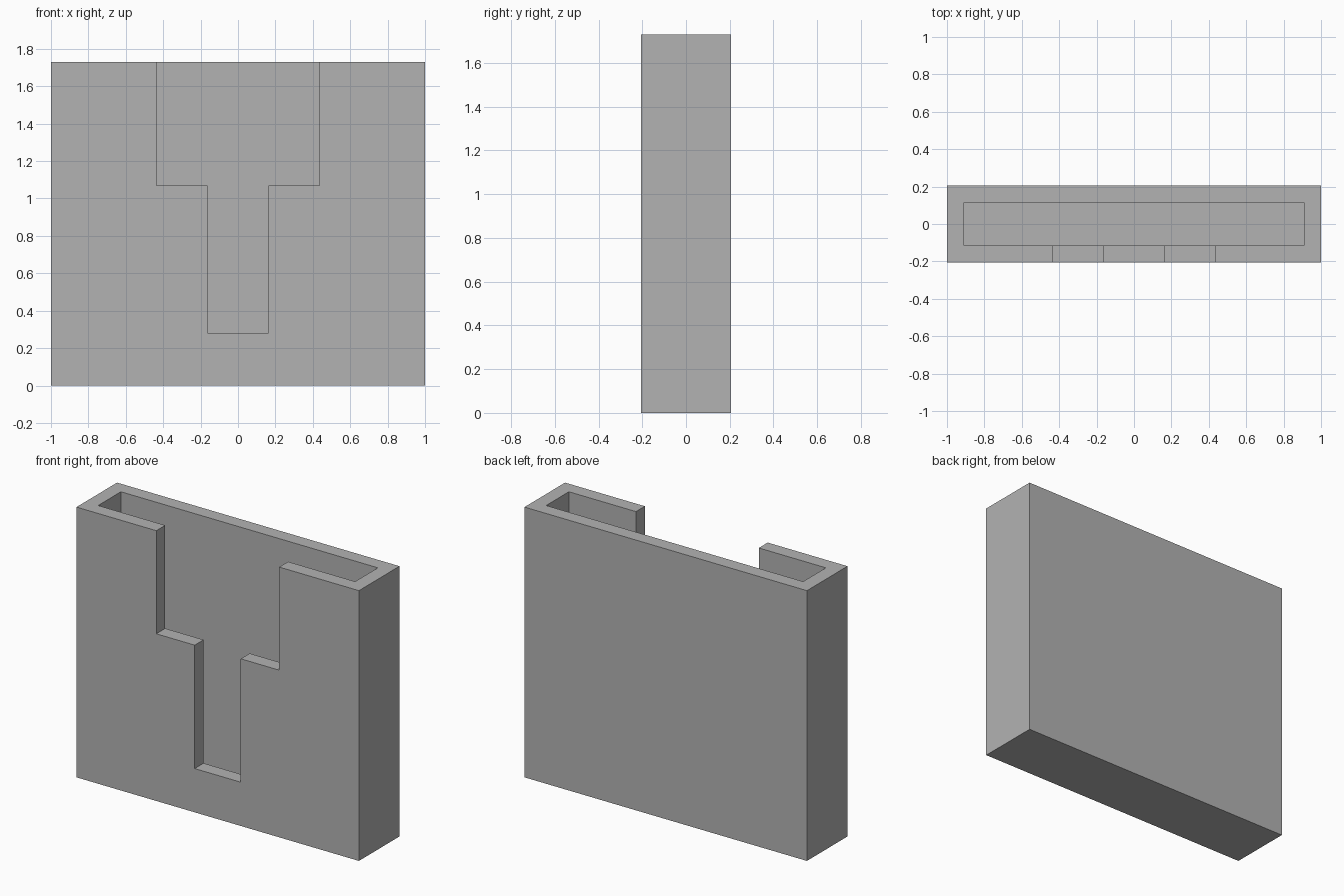
import bpy

# Remove the default object
cube = bpy.data.objects.get("Cube")
if cube:
    bpy.data.objects.remove(cube, do_unlink=True)

HALF_W, HALF_D, HEIGHT = 1.0, 0.205, 1.73
WALL = 0.09
OVER = 0.2  # how far cutters reach past the surface

grey = bpy.data.materials.new("plain grey")
grey.use_nodes = True
colour = (0.45, 0.45, 0.45, 1)
grey.diffuse_color = colour
for node in grey.node_tree.nodes:
    if node.type == 'BSDF_PRINCIPLED':
        node.inputs["Base Color"].default_value = colour


def box(name, low, high):
    """Add a box between two opposite corners."""
    centre = [(a + b) / 2 for a, b in zip(low, high)]
    bpy.ops.mesh.primitive_cube_add(size=1, location=centre)
    obj = bpy.context.object
    obj.name = name
    obj.scale = [b - a for a, b in zip(low, high)]
    bpy.ops.object.transform_apply(location=True, rotation=False, scale=True)
    obj.data.materials.append(grey)
    return obj


def cut(target, cutter):
    """Subtract the cutter from the target, then discard it."""
    mod = target.modifiers.new(cutter.name, 'BOOLEAN')
    mod.operation = 'DIFFERENCE'
    mod.solver = 'EXACT'
    mod.object = cutter
    bpy.context.view_layer.objects.active = target
    bpy.ops.object.modifier_apply(modifier=mod.name)
    bpy.data.objects.remove(cutter, do_unlink=True)


def front_slot(name, half_width, bottom):
    """Cutter through the front wall, open at the top."""
    return box(name, (-half_width, -HALF_D - OVER, bottom),
               (half_width, 0, HEIGHT + OVER))


# Outer shell
holder = box("open_top_holder", (-HALF_W, -HALF_D, 0), (HALF_W, HALF_D, HEIGHT))

# Hollow pocket
cut(holder, box("pocket_cutter", (WALL - HALF_W, WALL - HALF_D, WALL),
                (HALF_W - WALL, HALF_D - WALL, HEIGHT + OVER)))

# Stepped opening in the front wall: wide above, narrow below
cut(holder, front_slot("wide_opening_cutter", 0.435, 1.07))
cut(holder, front_slot("narrow_opening_cutter", 0.163, 0.28))
